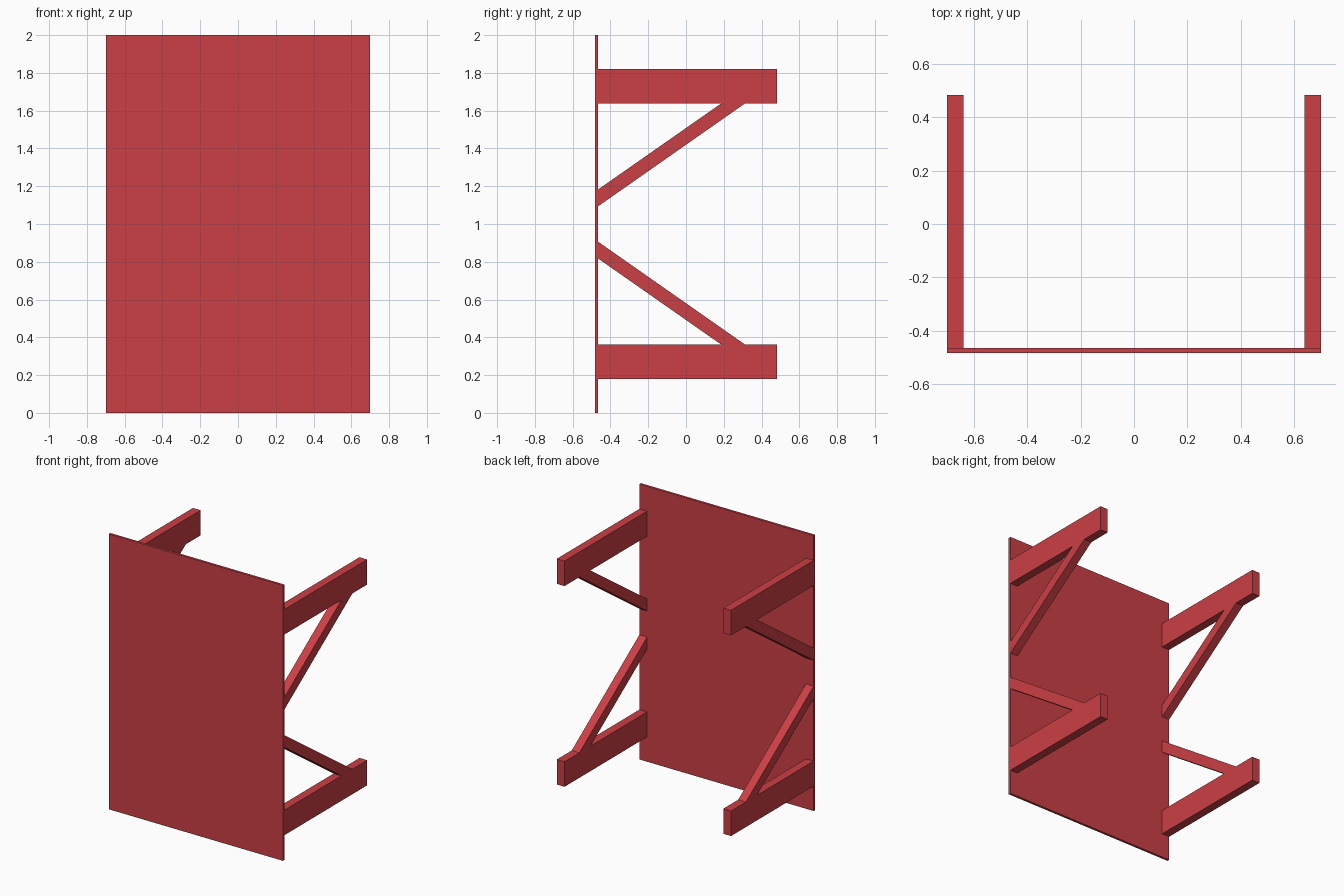
import bpy

if "Cube" in bpy.data.objects:
    bpy.data.objects.remove(bpy.data.objects["Cube"])

red = bpy.data.materials.new("red_paint")
red.diffuse_color = (0.6, 0.05, 0.06, 1)
red.use_nodes = True
red.node_tree.nodes["Principled BSDF"].inputs["Base Color"].default_value = red.diffuse_color

HALF_W, BEAM_W = 0.70, 0.062
FRONT, PANEL_BACK, BACK = -0.483, -0.465, 0.483


def extrude_x(name, profile, x0, x1):
    """Prism from a (y, z) outline extruded along x."""
    n = len(profile)
    # keep the outline counter-clockwise so normals face outward
    area = sum(profile[i][0] * profile[(i + 1) % n][1] - profile[(i + 1) % n][0] * profile[i][1]
               for i in range(n))
    if area < 0:
        profile = profile[::-1]
    verts = [(x, y, z) for x in (x0, x1) for y, z in profile]
    faces = [tuple(reversed(range(n))), tuple(range(n, 2 * n))]
    faces += [(i, (i + 1) % n, (i + 1) % n + n, i + n) for i in range(n)]
    mesh = bpy.data.meshes.new(name)
    mesh.from_pydata(verts, [], faces)
    mesh.materials.append(red)
    obj = bpy.data.objects.new(name, mesh)
    bpy.context.collection.objects.link(obj)
    return obj


# Front panel
extrude_x("front_panel",
          [(FRONT, 0), (PANEL_BACK, 0), (PANEL_BACK, 2), (FRONT, 2)], -HALF_W, HALF_W)

# Upper outlines of beam and brace; the lower ones are mirrored about z = 1
beam = [(PANEL_BACK, 1.638), (BACK, 1.638), (BACK, 1.82), (PANEL_BACK, 1.82)]
brace = [(PANEL_BACK, 1.094), (0.312, 1.638), (0.186, 1.638), (PANEL_BACK, 1.183)]

# Four brackets: left/right, upper/lower
for side, x0, x1 in (("left", -HALF_W, -HALF_W + BEAM_W), ("right", HALF_W - BEAM_W, HALF_W)):
    for level in ("upper", "lower"):
        for part, outline in (("beam", beam), ("brace", brace)):
            pts = outline if level == "upper" else [(y, 2 - z) for y, z in outline]
            extrude_x(f"{level}_{side}_{part}", pts, x0, x1)
